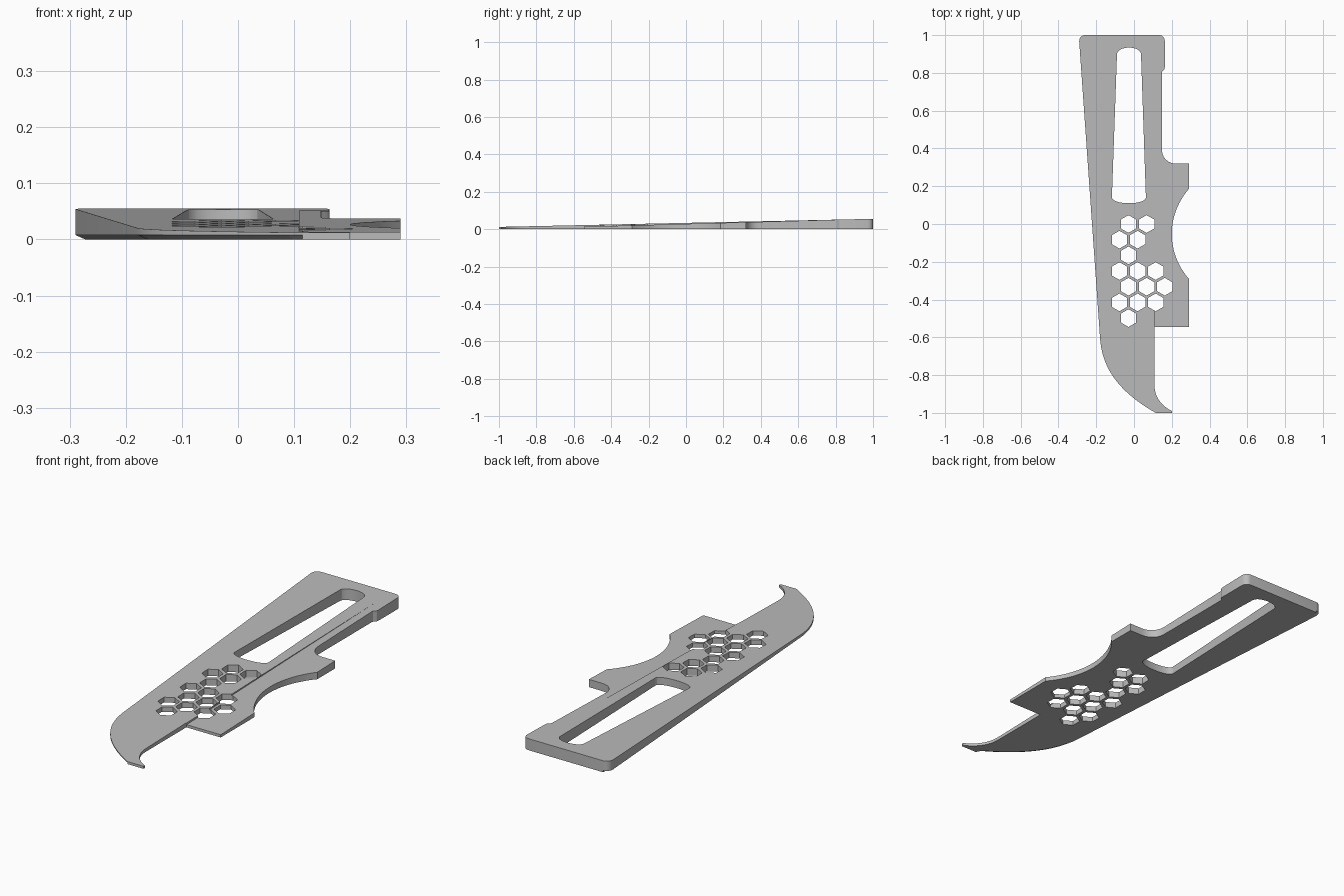
import bpy, bmesh, math
from mathutils import Vector

cube = bpy.data.objects.get("Cube")
if cube:
    bpy.data.objects.remove(cube)

grey = bpy.data.materials.new("plain_grey")
grey.use_nodes = True
grey.diffuse_color = (0.5, 0.5, 0.5, 1)
grey.node_tree.nodes["Principled BSDF"].inputs["Base Color"].default_value = (0.5, 0.5, 0.5, 1)


def curve(a, b, c, d, n=14):
    """Points along a cubic curve, both ends included."""
    a, b, c, d = (Vector(p) for p in (a, b, c, d))
    return [a * (1 - t) ** 3 + b * 3 * t * (1 - t) ** 2 + c * 3 * t * t * (1 - t) + d * t ** 3
            for t in (i / n for i in range(n + 1))]


def corner(a, c, b):
    """Rounded corner from a to b about the sharp point c."""
    a, b, c = Vector(a), Vector(b), Vector(c)
    return curve(a, a.lerp(c, 0.55), b.lerp(c, 0.55), b, 6)


def add_loft(bm, rings):
    """Closed solid through matching rings of points."""
    loops = [[bm.verts.new(p) for p in ring] for ring in rings]
    n = len(loops[0])
    for low, high in zip(loops, loops[1:]):
        for i in range(n):
            j = (i + 1) % n
            bm.faces.new((low[i], low[j], high[j], high[i]))
    bm.faces.new(loops[0][::-1])
    bm.faces.new(loops[-1])


def make_object(name, bm):
    bmesh.ops.recalc_face_normals(bm, faces=bm.faces)
    mesh = bpy.data.meshes.new(name)
    bm.to_mesh(mesh)
    bm.free()
    obj = bpy.data.objects.new(name, mesh)
    bpy.context.collection.objects.link(obj)
    mesh.materials.append(grey)
    return obj


def blade_top(y):
    return 0.0335 + 0.0215 * y


def wing_top(y):
    return 0.0282 + 0.0276 * y


# Outline, counterclockwise: the left edge and tip carry the lower chamfer
left = corner((-0.26, 1), (-0.293, 1), (-0.29, 0.965))
left += curve((-0.18, -0.6), (-0.17, -0.78), (-0.06, -0.9), (0.115, -1), 20)
right = [Vector((0.2, -1))]
right += curve((0.2, -0.99), (0.14, -0.96), (0.108, -0.91), (0.108, -0.85))
right += [Vector(p) for p in ((0.108, -0.545), (0.29, -0.545))]
right += curve((0.29, -0.29), (0.17, -0.15), (0.17, 0.045), (0.29, 0.185), 24)
right += [Vector((0.29, 0.32))]
right += corner((0.22, 0.32), (0.148, 0.32), (0.148, 0.39))
right += curve((0.148, 0.8), (0.148, 0.815), (0.163, 0.81), (0.163, 0.83), 5)
right += corner((0.163, 0.97), (0.163, 1), (0.135, 1))
outline = left + right

# Bottom ring is drawn inward along the left edge
bottom = []
for i, p in enumerate(outline):
    q = p.copy()
    if 0 < i < len(left) - 1:
        d = (outline[i + 1] - outline[i - 1]).normalized()
        q += Vector((-d.y, d.x)) * 0.018
    bottom.append((q.x, q.y, 0))

bm = bmesh.new()
add_loft(bm, [bottom,
              [(p.x, p.y, 0.008) for p in outline],
              [(p.x, p.y, blade_top(p.y)) for p in outline]])
plate = make_object("blade_plate", bm)

# Lowered step over the side wing
bm = bmesh.new()
step = [(0.11, -0.6), (0.4, -0.6), (0.4, 0.95), (0.11, 0.95)]
add_loft(bm, [[(x, y, wing_top(y)) for x, y in step], [(x, y, 0.2) for x, y in step]])
step_cutter = make_object("step_cutter", bm)

# Long slot and honeycomb of hexagonal holes
bm = bmesh.new()
slot = curve((-0.09, 0.9), (-0.085, 0.945), (0.032, 0.945), (0.037, 0.9))
slot += curve((0.063, 0.14), (0.06, 0.1), (-0.114, 0.1), (-0.117, 0.14))
add_loft(bm, [[(p.x, p.y, z) for p in slot] for z in (-0.1, 0.2)])
rows = [(-0.029, 2), (-0.077, 2), (-0.029, 1), (-0.077, 3), (-0.029, 3), (-0.077, 3), (-0.029, 1)]
for r, (start, count) in enumerate(rows):
    for c in range(count):
        cx, cy = start + c * 0.096, -0.083 * r
        ring = [(cx + 0.047 * math.sin(k * math.pi / 3), cy + 0.047 * math.cos(k * math.pi / 3))
                for k in range(6)]
        add_loft(bm, [[(x, y, z) for x, y in ring] for z in (-0.1, 0.2)])
hole_cutter = make_object("hole_cutter", bm)

# Cut, bake the result and drop the cutters
for cutter in (step_cutter, hole_cutter):
    cutter.hide_render = True
    mod = plate.modifiers.new(cutter.name, "BOOLEAN")
    mod.operation = "DIFFERENCE"
    mod.solver = "EXACT"
    mod.object = cutter
bpy.context.view_layer.update()
baked = bpy.data.meshes.new_from_object(plate.evaluated_get(bpy.context.evaluated_depsgraph_get()))
plate.modifiers.clear()
plate.data = baked
for cutter in (step_cutter, hole_cutter):
    bpy.data.objects.remove(cutter)

bpy.ops.object.select_all(action="DESELECT")
plate.select_set(True)
bpy.context.view_layer.objects.active = plate
bpy.ops.object.shade_smooth_by_angle(angle=math.radians(18))
